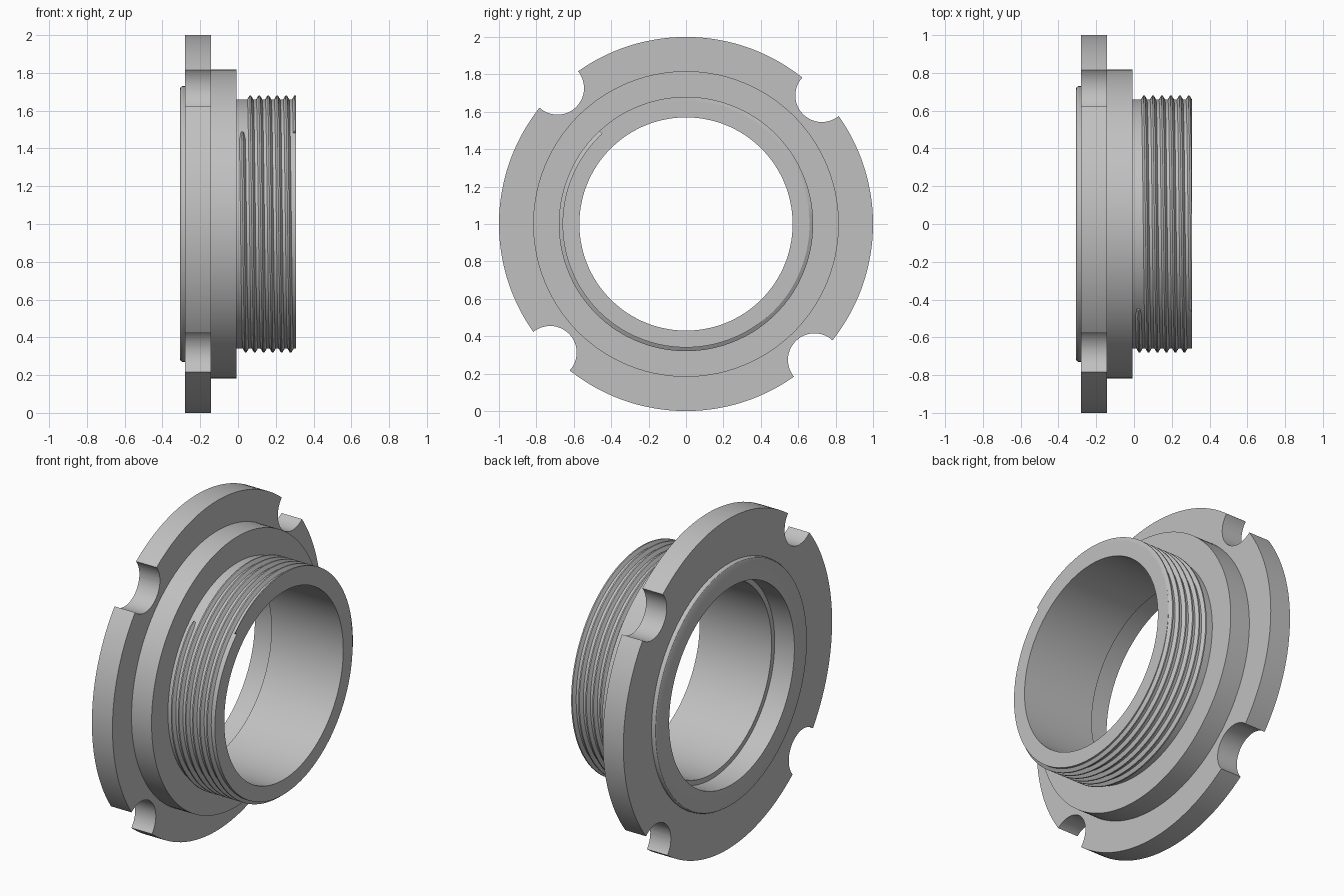
import bpy, bmesh, math
from math import cos, sin, pi, radians

cube = bpy.data.objects.get("Cube")
if cube:
    bpy.data.objects.remove(cube, do_unlink=True)

END = 0.307          # half length along x
TUBE_R = 0.66        # threaded tube radius
SEG = 144

steel = bpy.data.materials.new("grey metal")
steel.use_nodes = True
GREY = (0.53, 0.53, 0.53, 1)
steel.diffuse_color = GREY
steel.node_tree.nodes["Principled BSDF"].inputs["Base Color"].default_value = GREY


def ring_point(x, r, a):
    """Point at angle a around the x axis, which sits at height 1."""
    return (x, r * cos(a), 1 + r * sin(a))


def finish(name, bm):
    bmesh.ops.recalc_face_normals(bm, faces=bm.faces[:])
    mesh = bpy.data.meshes.new(name)
    bm.to_mesh(mesh)
    bm.free()
    mesh.materials.append(steel)
    obj = bpy.data.objects.new(name, mesh)
    bpy.context.collection.objects.link(obj)
    return obj


def skin(name, rings, closed):
    """Join equal rings of points with quads; cap the ends if open."""
    bm = bmesh.new()
    rows = [[bm.verts.new(p) for p in ring] for ring in rings]
    n = len(rows[0])
    for i in range(len(rows) if closed else len(rows) - 1):
        a, b = rows[i], rows[(i + 1) % len(rows)]
        for j in range(n):
            k = (j + 1) % n
            bm.faces.new((a[j], a[k], b[k], b[j]))
    if not closed:
        bm.faces.new(rows[0])
        bm.faces.new(rows[-1])
    return finish(name, bm)


def smooth(obj):
    bpy.ops.object.select_all(action='DESELECT')
    obj.select_set(True)
    bpy.context.view_layer.objects.active = obj
    bpy.ops.object.shade_smooth_by_angle(angle=radians(30))


# Turned body: lip, flange, hub, tube and stepped bore, as (x, radius)
profile = [
    (-END, 0.60), (-END, 0.716), (-END + 0.004, 0.725), (-END + 0.012, 0.73),
    (-0.28, 0.73), (-0.28, 1.0), (-0.142, 1.0), (-0.142, 0.817),
    (-0.008, 0.817), (-0.008, TUBE_R), (END, TUBE_R), (END, 0.57),
    (-0.175, 0.57), (-0.175, 0.60),
]
body = skin("flanged_body",
            [[ring_point(x, r, 2 * pi * i / SEG) for x, r in profile] for i in range(SEG)],
            True)

# Four round spanner notches cut into the flange rim
for q in range(4):
    a = radians(43.4 + 90 * q)
    _, cy, cz = ring_point(0, 1.0, a)
    cutter = skin("notch_cutter",
                  [[(x, cy + 0.142 * cos(2 * pi * i / 48), cz + 0.142 * sin(2 * pi * i / 48))
                    for i in range(48)] for x in (-0.35, -0.07)], False)
    cutter.hide_render = True
    mod = body.modifiers.new("notch", 'BOOLEAN')
    mod.operation = 'DIFFERENCE'
    mod.solver = 'EXACT'
    mod.object = cutter
    bpy.context.view_layer.objects.active = body
    bpy.ops.object.modifier_apply(modifier=mod.name)
    bpy.data.objects.remove(cutter, do_unlink=True)
smooth(body)

# Helical thread: six turns with a rounded start, trimmed at the tube end
PITCH, TURNS, STEPS = 0.0475, 6, 96
section = [(-1.0, -0.01), (-1.0, 0.0), (-0.25, 0.02), (0.25, 0.02), (1.0, 0.0), (1.0, -0.01)]
coil = []
for i in range(TURNS * STEPS + 1):
    turn = i / STEPS
    a = radians(133) + 2 * pi * turn
    t = min(1.0, (i + 0.3) / 2)
    grow = math.sqrt(1 - (1 - t) ** 2)
    coil.append([ring_point(min(0.023 + PITCH * turn + 0.016 * grow * dx, END),
                            TUBE_R + dr * (grow if dr > 0 else 1), a)
                 for dx, dr in section])
smooth(skin("screw_thread", coil, False))
